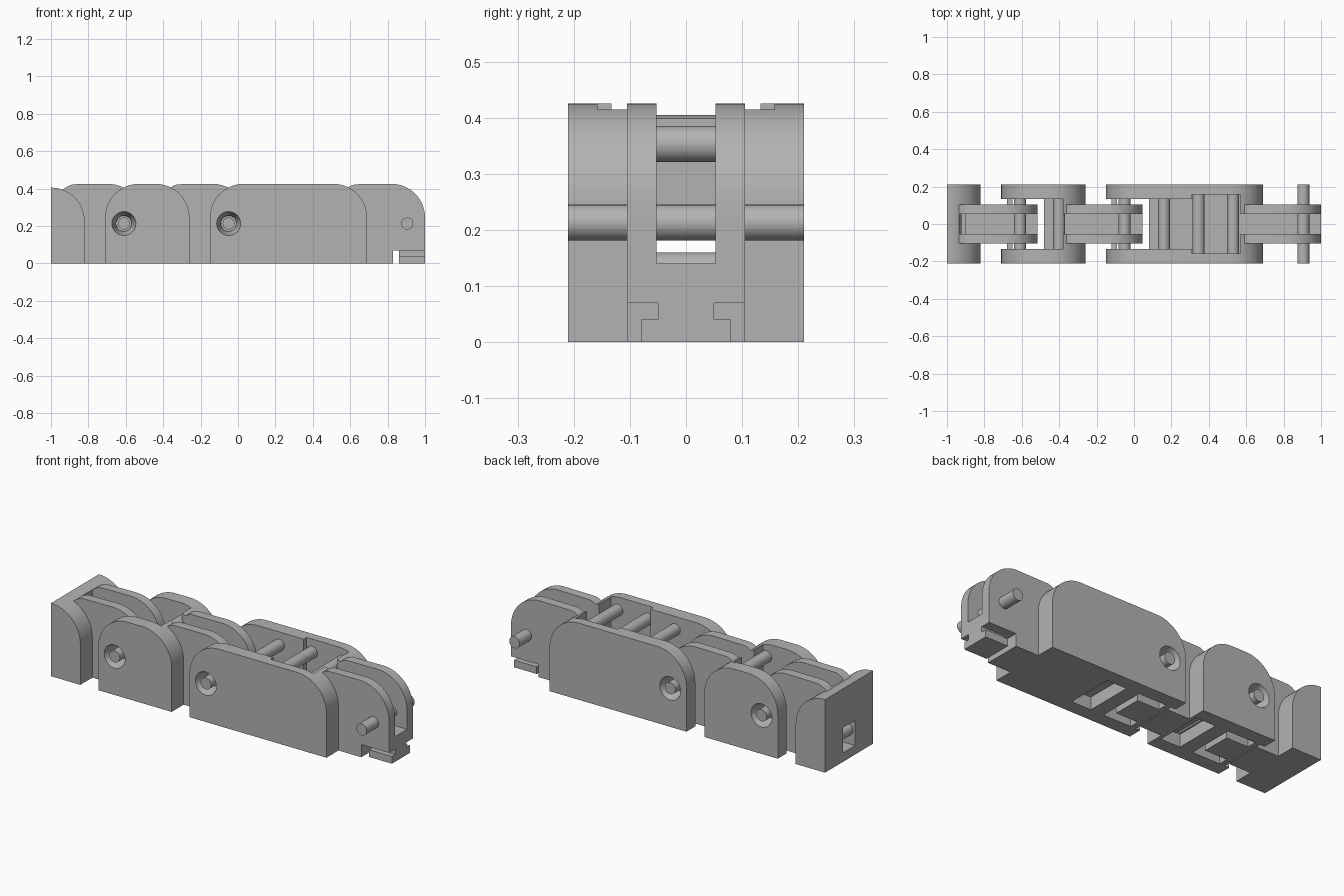
import bpy, bmesh, math

cube = bpy.data.objects.get("Cube")
if cube:
    bpy.data.objects.remove(cube, do_unlink=True)

grey = bpy.data.materials.new("plain grey")
grey.use_nodes = True
grey.diffuse_color = (0.45, 0.45, 0.45, 1)
grey.node_tree.nodes["Principled BSDF"].inputs["Base Color"].default_value = grey.diffuse_color

R = 0.18        # corner radius
TOP = 0.425     # height of the links
HINGE_Z = 0.213
PIN_R = 0.032
CAVITY = 0.133  # half width between the cheeks
SLOT = 0.053    # half width of the cord slot


def make(name, bm):
    bmesh.ops.recalc_face_normals(bm, faces=bm.faces)
    mesh = bpy.data.meshes.new(name)
    bm.to_mesh(mesh)
    bm.free()
    mesh.materials.append(grey)
    obj = bpy.data.objects.new(name, mesh)
    bpy.context.collection.objects.link(obj)
    return obj


def prism(name, profile, y0, y1):
    """Extrude an x-z profile along y."""
    bm = bmesh.new()
    face = bm.faces.new([bm.verts.new((x, y0, z)) for x, z in profile])
    out = bmesh.ops.extrude_face_region(bm, geom=[face])["geom"]
    moved = [v for v in out if isinstance(v, bmesh.types.BMVert)]
    bmesh.ops.translate(bm, verts=moved, vec=(0, y1 - y0, 0))
    return make(name, bm)


def box(x0, x1, y0, y1, z0, z1):
    return prism("cutter", [(x0, z0), (x1, z0), (x1, z1), (x0, z1)], y0, y1)


def arc(cx, cz, r, a0, a1, n=16):
    angles = [math.radians(a0 + (a1 - a0) * i / n) for i in range(n + 1)]
    return [(cx + r * math.cos(a), cz + r * math.sin(a)) for a in angles]


def circle(x, z, r):
    return arc(x, z, r, 0, 360, 32)[:-1]


def rod(name, x, z, half):
    obj = prism(name, circle(x, z, PIN_R), -half, half)
    finish(obj)


def cone_hole(x, side):
    """Tapered cutter for the pin hole in one cheek."""
    bm = bmesh.new()
    rings = []
    for y, r in ((0.12, 0.038), (0.22, 0.067)):
        rings.append([bm.verts.new((px, side * y, pz)) for px, pz in circle(x, HINGE_Z, r)])
        bm.faces.new(rings[-1])
    n = len(rings[0])
    for i in range(n):
        j = (i + 1) % n
        bm.faces.new((rings[0][i], rings[0][j], rings[1][j], rings[1][i]))
    return make("cutter", bm)


def combine(obj, tools, operation):
    """Apply booleans and remove the tools."""
    for tool in tools:
        mod = obj.modifiers.new("boolean", "BOOLEAN")
        mod.operation = operation
        mod.solver = "EXACT"
        mod.object = tool
        tool.hide_render = True
        deps = bpy.context.evaluated_depsgraph_get()
        mesh = bpy.data.meshes.new_from_object(obj.evaluated_get(deps))
        obj.modifiers.clear()
        obj.data = mesh
        bpy.data.objects.remove(tool, do_unlink=True)


def finish(obj):
    obj.data.polygons.foreach_set("use_smooth", [True] * len(obj.data.polygons))
    obj.data.set_sharp_from_angle(angle=math.radians(30))


def tongue(x0, hinge):
    """Narrow knuckle with a rounded nose."""
    end = hinge + 0.095
    rise = [(x0 + 0.075 * (1 - s), TOP - 0.035 * s * s) for s in (0.25, 0.5, 0.75, 1)]
    profile = [(x0, 0), (end, 0)] + arc(end - R, TOP - R, R, 0, 90) + rise
    return prism("tongue", profile, -0.105, 0.105)


def tongue_cuts(x0, hinge):
    """Cord slot, foot notch and the grooves above the T-shaped foot."""
    a, b, end = hinge - 0.075, hinge - 0.045, hinge + 0.2
    cuts = [box(x0, end, -SLOT, SLOT, 0.14, 0.6), box(a, b, -0.15, 0.15, -0.1, 0.07)]
    for s in (-1, 1):
        for inner, z0, z1 in ((0.05, 0.04, 0.07), (0.08, -0.1, 0.045)):
            y0, y1 = sorted((s * inner, s * 0.15))
            cuts.append(box(b - 0.005, end, y0, y1, z0, z1))
    return cuts


# Base link with its end wall, cord window and tie bar
hinges = (-0.61, -0.05, 0.905)
base = prism("base_link", [(-1, 0), (-0.82, 0)] + arc(-1, 0.225, R, 0, 90), -0.21, 0.21)
combine(base, [tongue(-0.94, hinges[0])], "UNION")
cuts = tongue_cuts(-0.93, hinges[0])
cuts.append(box(-1.1, -0.9, -SLOT, SLOT, 0.05, 0.19))
combine(base, cuts, "DIFFERENCE")
finish(base)
rod("base_tie_bar", -0.955, 0.128, 0.06)


def link(name, x0, x1, solid, hinge, next_hinge, extra):
    """Link with two cheeks around a cavity and a tongue for the next joint."""
    profile = [(x0, 0), (x1, 0)] + arc(x1 - R, TOP - R, R, 0, 90) + arc(x0 + R, TOP - R, R, 90, 180)
    body = prism(name, profile, -0.21, 0.21)
    combine(body, [tongue(solid, next_hinge)], "UNION")
    c, bar = CAVITY, hinge + 0.13
    cuts = tongue_cuts(solid - 0.02, next_hinge)
    cuts += [
        box(x0 - 0.1, bar, -c, c, 0.04, 0.6),
        box(x0 - 0.1, hinge - 0.07, -c, c, -0.1, 0.1),
        box(hinge - 0.04, bar, -c, c, -0.1, 0.1),
        box(bar - 0.01, solid, -c, c, 0.14, 0.6),
        box(hinge + 0.21, hinge + 0.33, -c, c, -0.1, 0.07),
    ]
    cuts += [cone_hole(hinge, s) for s in (-1, 1)] + extra
    combine(body, cuts, "DIFFERENCE")
    finish(body)
    rod(name + "_cord_bar", hinge + 0.21, 0.353, 0.15)


# Middle link and long link
link("middle_link", -0.71, -0.26, -0.38, hinges[0], hinges[1],
     [box(-0.39, -0.38, -CAVITY, CAVITY, -0.1, 0.6)])
link("long_link", -0.15, 0.69, 0.57, hinges[1], hinges[2],
     [box(0.31, 0.57, -0.158, 0.158, 0.14, 0.6)])
for i, x in enumerate((0.345, 0.53)):
    rod("anchor_bar_%d" % (i + 1), x, 0.353, 0.165)

# Hinge pins
for i, x in enumerate(hinges):
    rod("hinge_pin_%d" % (i + 1), x, HINGE_Z, 0.21)
